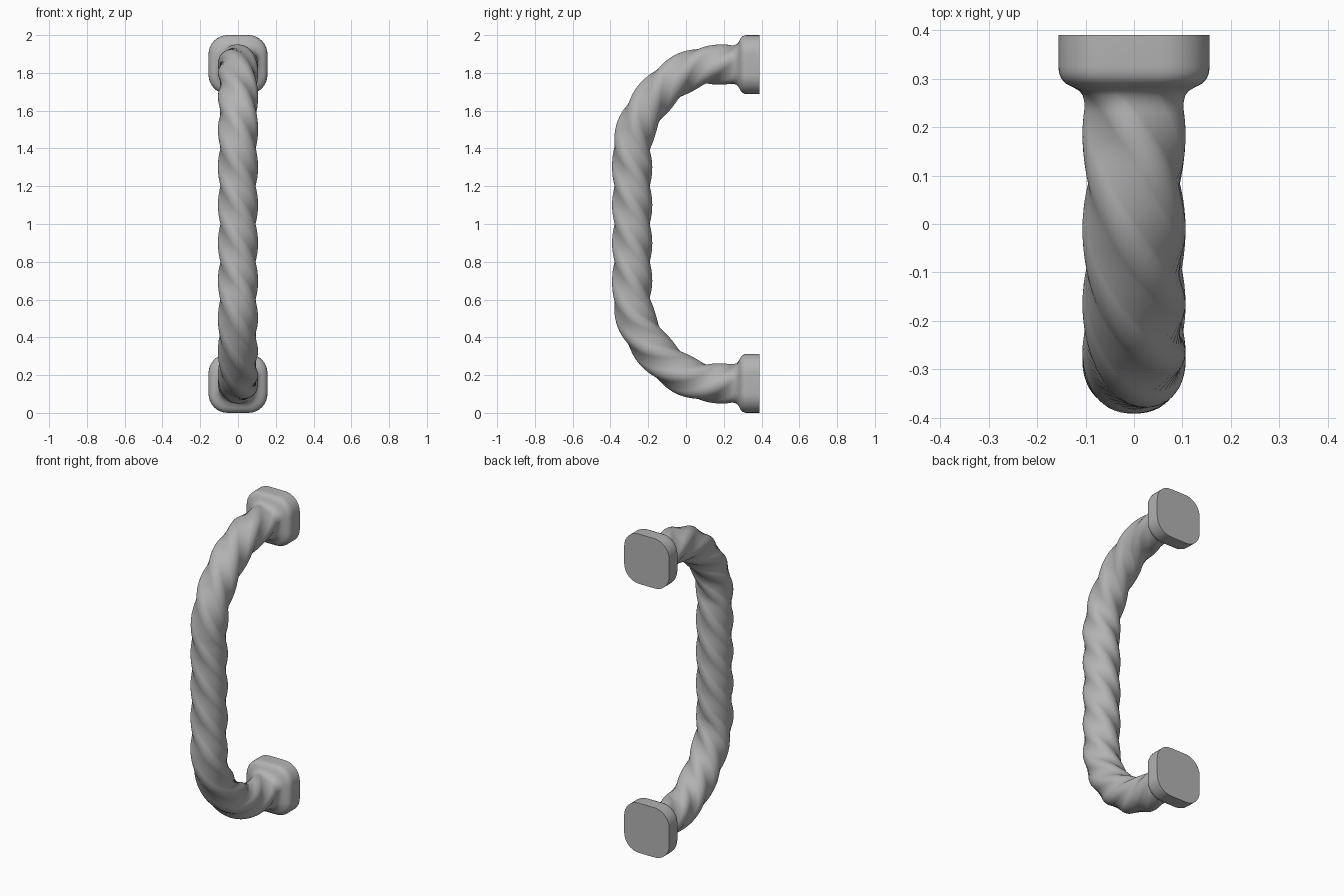
import bpy, bmesh, math
from mathutils import Vector

cube = bpy.data.objects.get("Cube")
if cube:
    bpy.data.objects.remove(cube, do_unlink=True)

grey = bpy.data.materials.new("plain grey")
grey.use_nodes = True
colour = (0.45, 0.45, 0.45, 1)
grey.diffuse_color = colour
grey.node_tree.nodes["Principled BSDF"].inputs["Base Color"].default_value = colour

BAR = 0.093      # half width of the twisted bar
TURN = 540       # degrees of twist from the middle to each foot


def rounded_square(rounding=0.65, steps=9):
    """Unit rounded square, half width one."""
    pts = []
    for corner in range(4):
        mid = math.radians(45 + 90 * corner)
        cx = math.copysign(1 - rounding, math.cos(mid))
        cy = math.copysign(1 - rounding, math.sin(mid))
        for i in range(steps):
            a = math.radians(90 * corner + 90 * i / (steps - 1))
            pts.append((cx + rounding * math.cos(a), cy + rounding * math.sin(a)))
    return pts


def smooth_path(pts, steps=6):
    """Catmull-Rom curve from the second point to the last but one."""
    out = []
    for p0, p1, p2, p3 in zip(pts, pts[1:], pts[2:], pts[3:]):
        for i in range(steps):
            t = i / steps
            out.append(0.5 * (2 * p1 + (p2 - p0) * t
                              + (2 * p0 - 5 * p1 + 4 * p2 - p3) * t ** 2
                              + (3 * p1 - p0 - 3 * p2 + p3) * t ** 3))
    return out


# Upper half of the centre line, from mid height round the bend (y, z)
centre = [(-0.285, 0.9 + 0.1 * i) for i in range(6)]
centre += [(-0.262, 1.51), (-0.212, 1.61), (-0.15, 1.69), (-0.075, 1.758),
           (0.01, 1.81), (0.1, 1.838), (0.18, 1.844), (0.25, 1.844), (0.32, 1.844)]
upper = [(p, BAR) for p in smooth_path([Vector((0, y, z)) for y, z in centre])]

# Flared foot: distance back and half width
foot = [(0.25, 0.095), (0.265, 0.101), (0.275, 0.111), (0.283, 0.127), (0.29, 0.141),
        (0.3, 0.150), (0.312, 0.155), (0.325, 0.156), (0.39, 0.156)]
upper += [(Vector((0, y, 1.844)), w) for y, w in foot]

# Twist grows with length along the bar and stops at the foot
length, lengths = 0, [0]
for (a, _), (b, _) in zip(upper, upper[1:]):
    length += (b - a).length
    lengths.append(length)
full = lengths[-6]
rings = [(p, w, TURN * min(s / full, 1)) for (p, w), s in zip(upper, lengths)]
lower = [(Vector((0, p.y, 2 - p.z)), w, -t) for p, w, t in reversed(rings[1:])]
rings = lower + rings

# Loft the section along the whole path
bm = bmesh.new()
section = rounded_square()
loops = []
for i, (p, w, twist) in enumerate(rings):
    before, after = rings[max(i - 1, 0)][0], rings[min(i + 1, len(rings) - 1)][0]
    side = Vector((1, 0, 0))
    out = (after - before).normalized().cross(side)
    c, s = math.cos(math.radians(-twist)), math.sin(math.radians(-twist))
    loops.append([bm.verts.new(p + w * ((a * c - b * s) * side + (a * s + b * c) * out))
                  for a, b in section])
n = len(section)
for la, lb in zip(loops, loops[1:]):
    for j in range(n):
        k = (j + 1) % n
        bm.faces.new((la[j], la[k], lb[k], lb[j]))
bm.faces.new(loops[0][::-1])
bm.faces.new(loops[-1])
bmesh.ops.recalc_face_normals(bm, faces=bm.faces)

mesh = bpy.data.meshes.new("twisted_handle")
bm.to_mesh(mesh)
bm.free()
mesh.materials.append(grey)
handle = bpy.data.objects.new("twisted_handle", mesh)
bpy.context.collection.objects.link(handle)
bpy.context.view_layer.objects.active = handle
handle.select_set(True)
bpy.ops.object.shade_smooth_by_angle(angle=math.radians(50))
